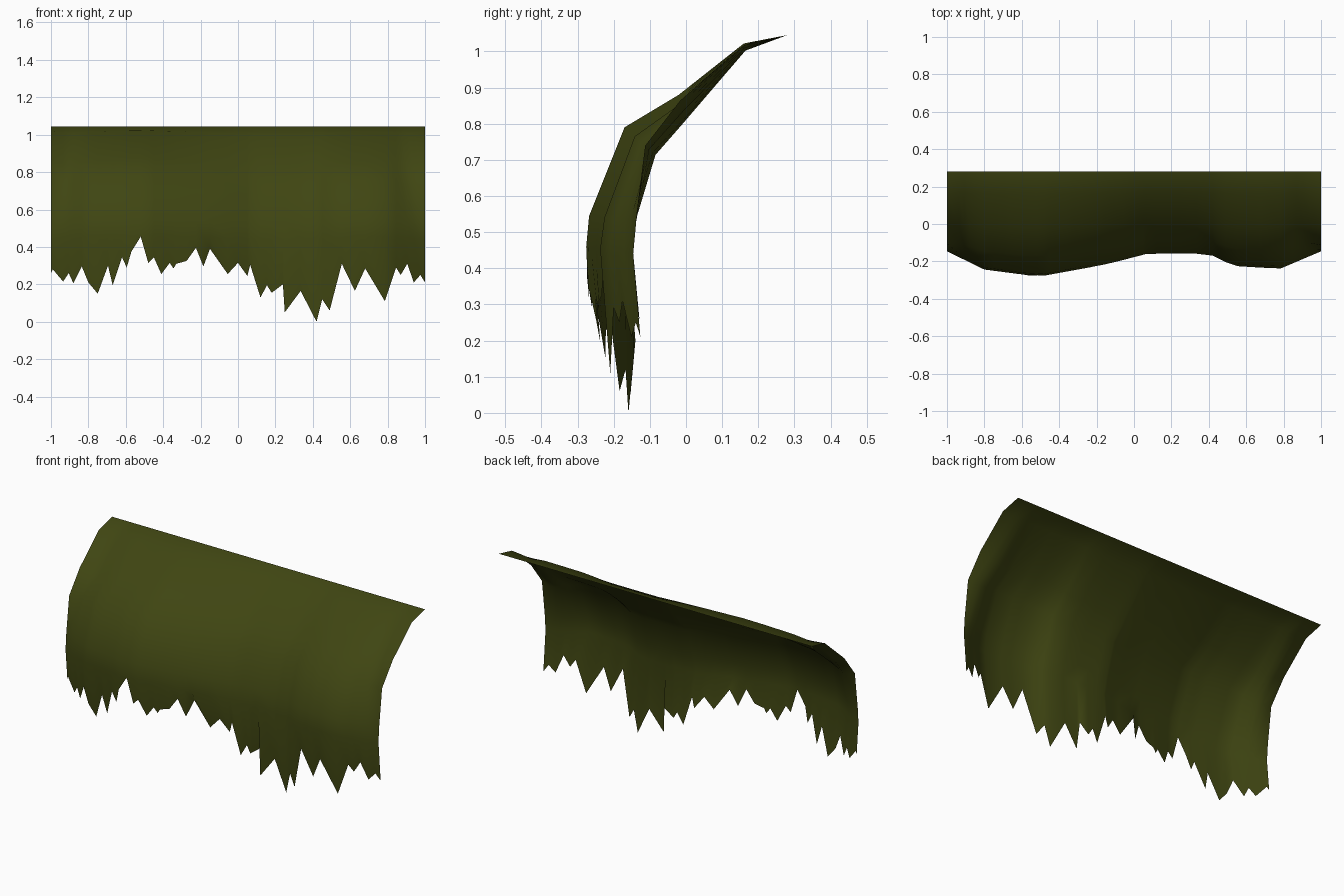
import bpy

def lerp_table(t, x):
    # piecewise-linear lookup in (x, value) pairs
    for (x0, v0), (x1, v1) in zip(t, t[1:]):
        if x <= x1:
            k = max(0.0, (x - x0) / (x1 - x0))
            return v0 + (v1 - v0) * k
    return t[-1][1]

# side profiles (y, z): recessed and bulging cross-sections of the sheet
RECESSED = [(.28, 1.045), (.165, 1.0), (0, .80), (-.075, .705), (-.125, .53), (-.146, .44)]
BULGING = [(.28, 1.045), (.16, 1.022), (-.02, .88), (-.17, .79), (-.268, .545), (-.276, .46)]
END_LIFT = [0, .8, .8, .4, .1, 0]
# depth of the hanging fringe by height
FRINGE_IN = [(0, -.145), (.05, -.145), (.22, -.125), (.44, -.146)]
FRINGE_OUT = [(0, -.225), (.15, -.245), (.38, -.28), (.46, -.276)]
# how far the sheet bulges along x
BULGE = [(-1, 0), (-.8, .75), (-.6, .95), (-.48, 1), (-.3, .75), (-.13, .5), (.07, .1),
         (.4, .1), (.53, .6), (.78, .72), (1, 0)]
# ragged lower edge (x, z)
RAGGED = [(-1, .26), (-.99, .28), (-.935, .215), (-.905, .26), (-.88, .205), (-.835, .295),
          (-.80, .21), (-.75, .15), (-.695, .30), (-.67, .195), (-.62, .345), (-.595, .29),
          (-.57, .375), (-.52, .455), (-.48, .315), (-.45, .345), (-.41, .255), (-.365, .315),
          (-.345, .285), (-.33, .31), (-.275, .325), (-.225, .395), (-.185, .295), (-.15, .39),
          (-.055, .255), (0, .315), (.05, .245), (.065, .305), (.12, .13), (.155, .195),
          (.18, .155), (.24, .2), (.25, .05), (.335, .165), (.42, 0), (.45, .12), (.49, .06),
          (.555, .31), (.625, .165), (.68, .285), (.785, .11), (.845, .29), (.87, .25),
          (.905, .31), (.94, .21), (.975, .25), (1, .21)]

# curved sheet: one column of points per fringe point
verts, faces = [], []
rows = len(RECESSED) + 1
for x, z_tip in RAGGED:
    w = lerp_table(BULGE, x)
    end = max(0, abs(x) - .8) / .2
    for (y0, z0), (y1, z1), lift in zip(RECESSED, BULGING, END_LIFT):
        k = max(w, end * lift)
        verts.append((x, y0 + (y1 - y0) * k, z0 + (z1 - z0) * k))
    a, b = lerp_table(FRINGE_IN, z_tip), lerp_table(FRINGE_OUT, z_tip)
    # small crease where the edge curls under
    curl = .03 if -.17 < x < -.1 else 0
    verts.append((x, a + (b - a) * w + curl, z_tip))
for c in range(len(RAGGED) - 1):
    for r in range(rows - 1):
        i = c * rows + r
        faces.append((i, i + 1, i + rows + 1, i + rows))

mesh = bpy.data.meshes.new("moss_overhang")
mesh.from_pydata(verts, [], faces)
mesh.update()
for p in mesh.polygons:
    p.use_smooth = True
moss = bpy.data.materials.new("dark moss green")
moss.diffuse_color = (.05, .06, .006, 1)
mesh.materials.append(moss)
sheet = bpy.data.objects.new("moss_overhang", mesh)
bpy.context.collection.objects.link(sheet)
